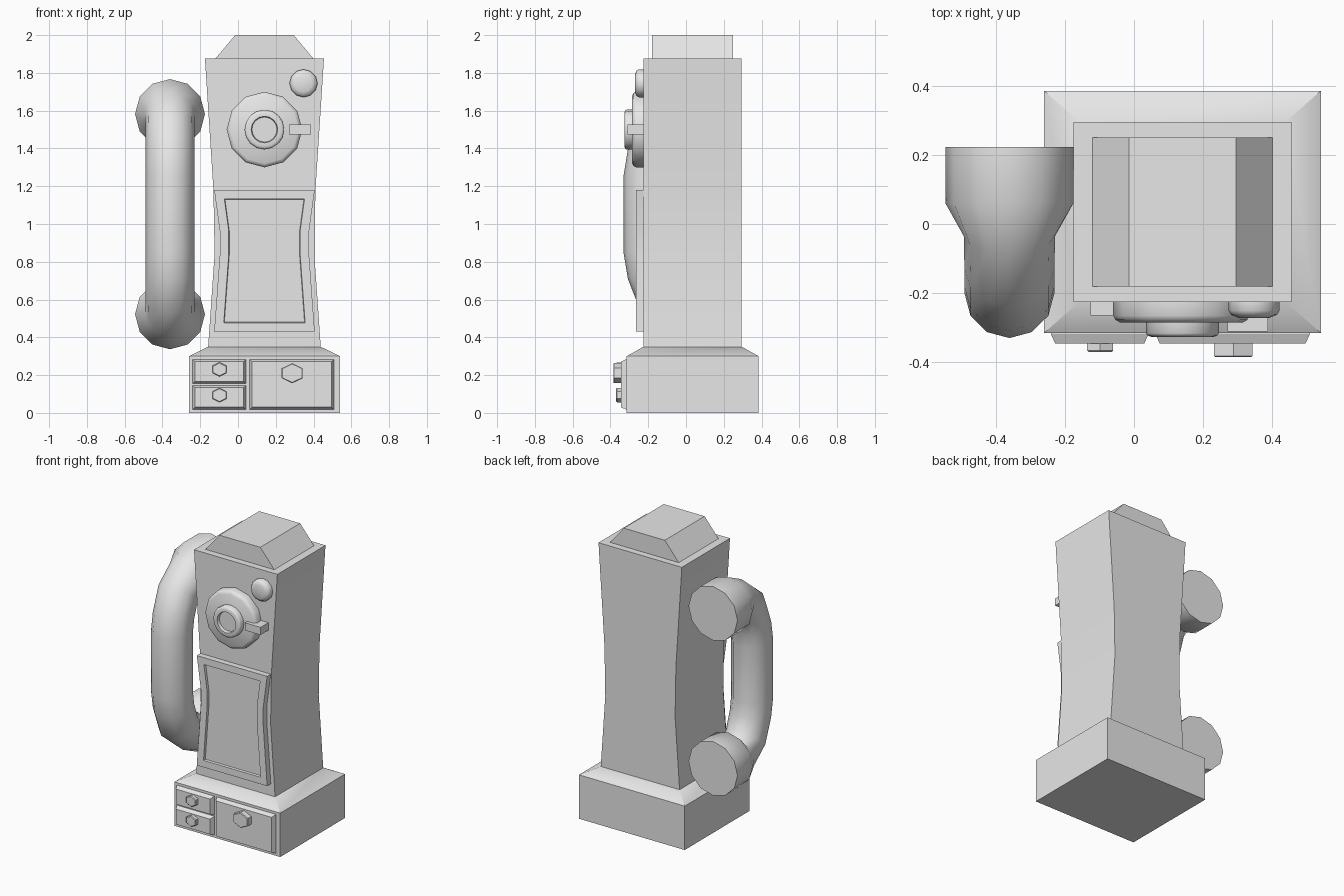
import bpy, bmesh, math
from mathutils import Vector

cube = bpy.data.objects.get("Cube")
if cube:
    bpy.data.objects.remove(cube, do_unlink=True)

grey = bpy.data.materials.new("light grey")
grey.use_nodes = True
grey.diffuse_color = (0.8, 0.8, 0.8, 1)
grey.node_tree.nodes["Principled BSDF"].inputs["Base Color"].default_value = (0.8, 0.8, 0.8, 1)

CX = 0.14        # centre line of the cabinet
FRONT = -0.225   # front of the cabinet
BACK = 0.295


def finish(name, bm, angle=35):
    bmesh.ops.recalc_face_normals(bm, faces=bm.faces)
    mesh = bpy.data.meshes.new(name)
    bm.to_mesh(mesh)
    bm.free()
    mesh.materials.append(grey)
    obj = bpy.data.objects.new(name, mesh)
    bpy.context.collection.objects.link(obj)
    bpy.ops.object.select_all(action='DESELECT')
    obj.select_set(True)
    bpy.context.view_layer.objects.active = obj
    bpy.ops.object.shade_smooth_by_angle(angle=math.radians(angle))
    return obj


def loft(name, rings, angle=35):
    """Skin closed rings of points and cap both ends."""
    bm = bmesh.new()
    rows = [[bm.verts.new(p) for p in ring] for ring in rings]
    n = len(rows[0])
    for a, b in zip(rows, rows[1:]):
        for i in range(n):
            j = (i + 1) % n
            bm.faces.new((a[i], a[j], b[j], b[i]))
    bm.faces.new(rows[0])
    bm.faces.new(rows[-1])
    return finish(name, bm, angle)


def prism(name, outline, back, front, steps=(), angle=35):
    """Extrude an x-z outline along y, then inset the front: (width, height)."""
    bm = bmesh.new()
    rows = [[bm.verts.new((x, y, z)) for x, z in outline] for y in (back, front)]
    n = len(outline)
    for i in range(n):
        j = (i + 1) % n
        bm.faces.new((rows[0][i], rows[0][j], rows[1][j], rows[1][i]))
    bm.faces.new(rows[0])
    face = bm.faces.new(rows[1])
    bmesh.ops.recalc_face_normals(bm, faces=bm.faces)
    for width, height in steps:
        bmesh.ops.inset_individual(bm, faces=[face], thickness=width,
                                   depth=height, use_even_offset=True)
    return finish(name, bm, angle)


def mirrored(profile):
    """Closed outline from (half width, z) pairs about the centre line."""
    return [(CX + w, z) for w, z in profile] + [(CX - w, z) for w, z in reversed(profile)]


def ngon(x, z, rx, rz, sides=12):
    turn = [math.tau * i / sides for i in range(sides)]
    return [(x + rx * math.sin(t), z + rz * math.cos(t)) for t in turn]


def rect(x0, x1, z0, z1):
    return [(x0, z0), (x1, z0), (x1, z1), (x0, z1)]


def flat_ring(w, y0, y1, z):
    return [(CX - w, y0, z), (CX + w, y0, z), (CX + w, y1, z), (CX - w, y1, z)]


# Plinth with sloped shoulder
loft("base", [flat_ring(0.4, -0.315, 0.385, 0), flat_ring(0.4, -0.315, 0.385, 0.3),
              flat_ring(0.298, FRONT, BACK, 0.35)])

# Waisted cabinet and roof
prism("body", mirrored([(0.298, 0.35), (0.264, 0.84), (0.27, 1.18), (0.315, 1.875)]),
      BACK, FRONT)
prism("roof", mirrored([(0.26, 1.875), (0.155, 2.0)]), 0.25, -0.18, angle=20)

# Recessed front panel
prism("front_panel", mirrored([(0.266, 0.43), (0.236, 0.84), (0.236, 0.96), (0.266, 1.18)]),
      FRONT, -0.265, [(0.047, 0), (0.003, -0.015)], angle=20)

# Drawers and their six-sided knobs
drawers = {
    "upper_drawer": ((-0.24, 0.042, 0.155, 0.283), (-0.098, 0.23, 0.043, 0.038), -0.37),
    "lower_drawer": ((-0.24, 0.042, 0.018, 0.146), (-0.098, 0.094, 0.043, 0.038), -0.37),
    "large_drawer": ((0.062, 0.508, 0.018, 0.283), (0.287, 0.21, 0.064, 0.053), -0.385),
}
for name, (box, knob, knob_front) in drawers.items():
    prism(name, rect(*box), -0.305, -0.318, [(0.012, 0.027)], angle=20)
    prism(name + "_knob", ngon(*knob, sides=6), -0.34, knob_front + 0.004,
          [(0.004, 0.004)], angle=20)

# Dial, hub, lever and button
prism("dial", ngon(CX, 1.5, 0.2, 0.2), FRONT, -0.265, [(0.006, 0.012), (0.014, 0.008)], 50)
prism("dial_hub", ngon(CX, 1.5, 0.105, 0.105, 16), -0.275, -0.316,
      [(0.004, 0.006), (0.01, 0.004), (0.02, 0), (0.004, -0.02)], 50)
prism("dial_lever", rect(0.27, 0.387, 1.475, 1.527), FRONT, -0.31)
prism("button", ngon(0.347, 1.745, 0.074, 0.074), FRONT, -0.25,
      [(0.008, 0.013), (0.02, 0.008)], 60)

# Handset: sweep of twelve-sided rings, (y, height from middle, radius), mirrored in z
half = [(0.222, 0.53, 0.185), (0.06, 0.53, 0.185), (-0.035, 0.525, 0.132),
        (-0.13, 0.45, 0.13), (-0.182, 0.31, 0.13), (-0.2, 0.2, 0.13)]
path = half + [(y, -z, r) for y, z, r in reversed(half)]
points = [Vector((-0.36, y, 1.052 + z)) for y, z, r in path]
side = Vector((1, 0, 0))
rings = []
for i, (p, (y, z, r)) in enumerate(zip(points, path)):
    before = (p - points[max(i - 1, 0)]).normalized()
    after = (points[min(i + 1, len(points) - 1)] - p).normalized()
    if 0 < abs(z) and r > 0.18:      # ear cups stay square to y
        tangent = Vector((0, -1 if z > 0 else 1, 0))
    else:
        tangent = (before + after).normalized()
    up = tangent.cross(side)
    rings.append([p + r * (side * math.cos(math.tau * k / 12) + up * math.sin(math.tau * k / 12))
                  for k in range(12)])
loft("handset", rings, 60)
